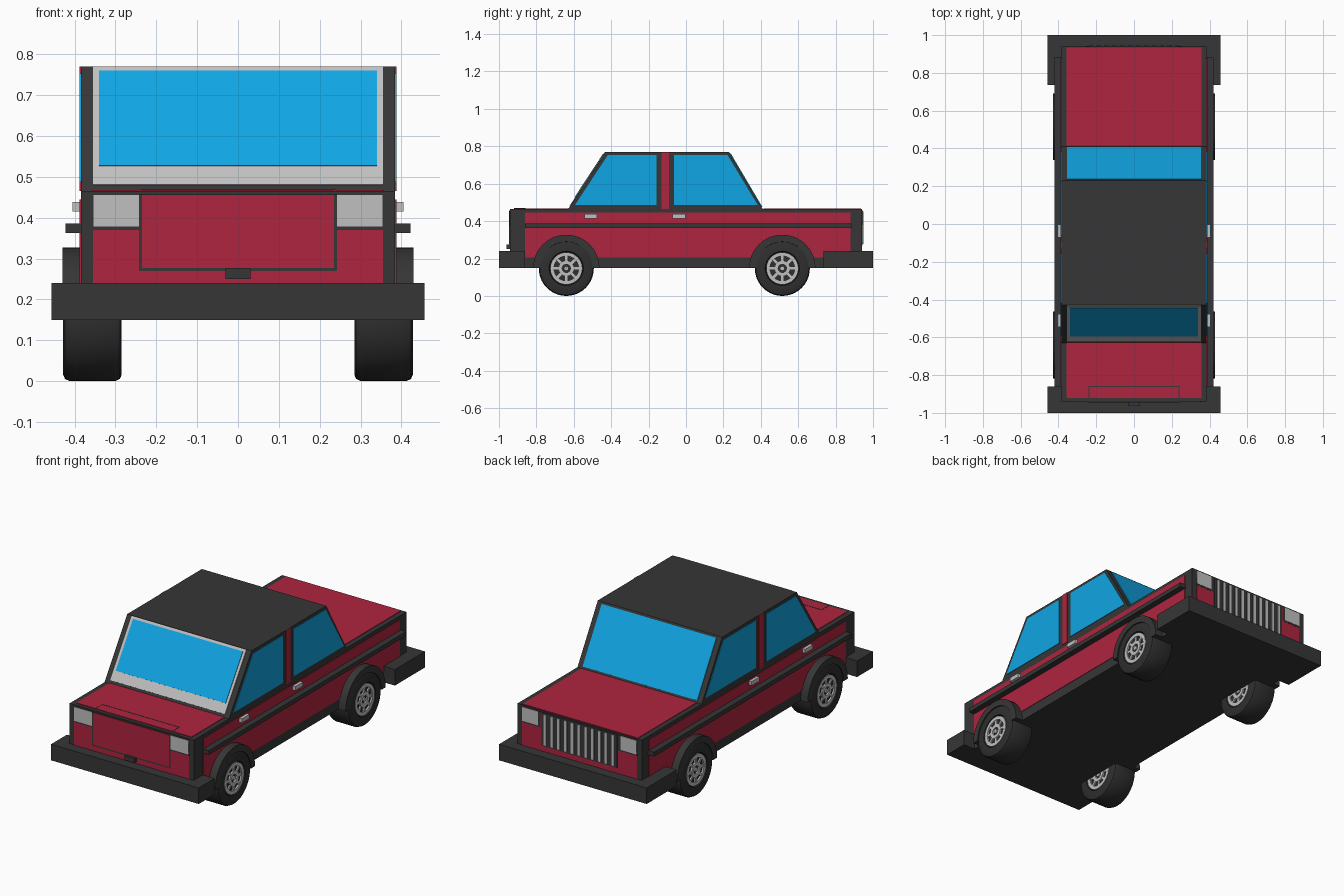
import bpy, bmesh, math
from mathutils import Vector

if "Cube" in bpy.data.objects:
    bpy.data.objects.remove(bpy.data.objects["Cube"], do_unlink=True)


def material(name, rgb):
    m = bpy.data.materials.new(name)
    m.use_nodes = True
    m.diffuse_color = (*rgb, 1)
    m.node_tree.nodes["Principled BSDF"].inputs["Base Color"].default_value = (*rgb, 1)
    return m


RED = material("red paint", (0.43, 0.018, 0.05))
DARK = material("dark trim", (0.037, 0.037, 0.037))
TYRE = material("tyre rubber", (0.028, 0.028, 0.028))
GLASS = material("blue glass", (0.005, 0.375, 0.77))
GREY = material("light grey", (0.53, 0.53, 0.53))


def finish(name, bm, mat, mirror=False, smooth=False):
    bmesh.ops.recalc_face_normals(bm, faces=bm.faces)
    mesh = bpy.data.meshes.new(name)
    bm.to_mesh(mesh)
    bm.free()
    mesh.materials.append(mat)
    ob = bpy.data.objects.new(name, mesh)
    bpy.context.collection.objects.link(ob)
    if mirror:
        ob.modifiers.new("Mirror", "MIRROR")
    if smooth:
        bpy.ops.object.select_all(action="DESELECT")
        ob.select_set(True)
        bpy.context.view_layer.objects.active = ob
        bpy.ops.object.shade_smooth_by_angle(angle=math.radians(35))
    return ob


def extrude(name, pts, offset, mat, mirror=False):
    """Flat outline pushed along an offset vector."""
    bm = bmesh.new()
    low = [bm.verts.new(p) for p in pts]
    high = [bm.verts.new(Vector(p) + Vector(offset)) for p in pts]
    bm.faces.new(low)
    bm.faces.new(high)
    for i in range(len(pts)):
        j = (i + 1) % len(pts)
        bm.faces.new((low[i], low[j], high[j], high[i]))
    return finish(name, bm, mat, mirror)


def box(name, x, y, z, mat, mirror=False):
    pts = [(x[0], y[0], z[0]), (x[1], y[0], z[0]), (x[1], y[1], z[0]), (x[0], y[1], z[0])]
    return extrude(name, pts, (0, 0, z[1] - z[0]), mat, mirror)


def lathe(name, profile, centre, mat, steps=40, arc=math.tau):
    """Closed (radius, x) section swept about an axis along x, mirrored to the other side."""
    bm = bmesh.new()
    full = arc == math.tau
    rings = []
    for i in range(steps if full else steps + 1):
        a = arc * i / steps
        rings.append([bm.verts.new((centre[0] + x, centre[1] + r * math.cos(a),
                                    centre[2] + r * math.sin(a))) for r, x in profile])
    n = len(profile)
    for i in range(steps):
        a, b = rings[i], rings[(i + 1) % len(rings)]
        for k in range(n):
            m = (k + 1) % n
            bm.faces.new((a[k], a[m], b[m], b[k]))
    if not full:
        bm.faces.new(rings[0])
        bm.faces.new(rings[-1])
    return finish(name, bm, mat, True, True)


# Body shell and bumpers
W, L, BELT, ROOF = 0.385, 0.94, 0.465, 0.77
box("body", (-W, W), (-L, L), (0.15, BELT), DARK)
box("trunk_bumper", (-0.457, 0.457), (-1, -0.86), (0.15, 0.24), DARK)
box("hood_bumper", (-0.457, 0.457), (0.735, 1), (0.15, 0.24), DARK)

# Cabin
cabin = [(-0.63, BELT), (0.41, BELT), (0.23, ROOF), (-0.43, ROOF)]
extrude("cabin", [(-W, y, z) for y, z in cabin], (2 * W, 0, 0), DARK)


def screen(name, x, z, end, lift, mat):
    """Thin sheet lying on the sloped end of the cabin."""
    foot, run = (-0.63, 0.2) if end < 0 else (0.41, -0.18)
    y = [foot + run * (h - BELT) / (ROOF - BELT) for h in z]
    pts = [(-x, y[0], z[0]), (x, y[0], z[0]), (x, y[1], z[1]), (-x, y[1], z[1])]
    normal = Vector((0, end * (ROOF - BELT), abs(run))).normalized()
    extrude(name, pts, normal * lift, mat)


screen("trunk_side_screen_frame", 0.355, (0.48, 0.768), -1, 0.003, GREY)
screen("trunk_side_screen_glass", 0.34, (0.525, 0.757), -1, 0.006, GLASS)
screen("hood_side_screen_glass", 0.355, (0.474, 0.76), 1, 0.004, GLASS)

# Side windows and door pillar
windows = {
    "trunk_side_window": [(-0.593, 0.487), (-0.157, 0.487), (-0.157, 0.753), (-0.418, 0.753)],
    "hood_side_window": [(-0.063, 0.487), (0.383, 0.487), (0.222, 0.753), (-0.063, 0.753)],
}
for name, outline in windows.items():
    extrude(name, [(W, y, z) for y, z in outline], (0.003, 0, 0), GLASS, True)
box("door_pillar", (W, W + 0.003), (-0.13, -0.09), (BELT, ROOF), RED, True)

# Side panels, rubbing strip and handles
box("upper_side_panel", (W, W + 0.003), (-0.86, 0.88), (0.385, 0.445), RED, True)
box("lower_side_panel", (W, W + 0.003), (-0.86, 0.88), (0.205, 0.362), RED, True)
box("rubbing_strip", (W, 0.422), (-0.86, 0.885), (0.362, 0.386), DARK, True)
for label, y in (("trunk_side", -0.51), ("hood_side", -0.037)):
    box(label + "_handle", (W, 0.405), (y - 0.034, y + 0.034), (0.415, 0.438), GREY, True)

# Hood and trunk tops
box("hood_top", (-0.357, 0.357), (0.415, 0.935), (BELT, BELT + 0.003), RED)
box("trunk_top", (-0.357, 0.357), (-0.92, -0.625), (BELT, BELT + 0.003), RED)
box("trunk_top_seam", (-0.24, 0.24), (-0.862, -0.857), (BELT, BELT + 0.004), DARK)
box("trunk_top_side_seam", (0.236, 0.24), (-0.92, -0.857), (BELT, BELT + 0.004), DARK, True)


def end_plate(name, end, x, z, depth, mat, mirror=False):
    box(name, x, (end * L, end * (L + depth)), z, mat, mirror)


# Painted ends with lamps
for label, end, lamp in (("trunk", -1, 0.243), ("hood", 1, 0.255)):
    end_plate(label + "_end_panel", end, (-0.355, 0.355), (0.24, 0.457), 0.002, RED)
    end_plate(label + "_lamp_seam", end, (0.24, 0.355), (0.37, 0.457), 0.003, DARK, True)
    end_plate(label + "_lamp", end, (lamp, 0.355), (0.378, 0.456), 0.005, GREY, True)

# Trunk lid and latch
end_plate("trunk_lid_seam", -1, (-0.243, 0.243), (0.269, 0.457), 0.004, DARK)
end_plate("trunk_lid", -1, (-0.235, 0.235), (0.277, 0.456), 0.006, RED)
end_plate("trunk_latch", -1, (-0.031, 0.031), (0.25, 0.275), 0.02, DARK)

# Grille
end_plate("grille", 1, (-0.235, 0.235), (0.27, 0.457), 0.004, DARK)
BARS = 11
for i in range(BARS):
    x = -0.21 + 0.42 * i / (BARS - 1)
    end_plate(f"grille_bar_{i + 1}", 1, (x - 0.008, x + 0.008), (0.278, 0.45), 0.008, GREY)

# Wheels and arches
AXLE_X, AXLE_Z = 0.3565, 0.147
half = [(0.088, 0.058), (0.092, 0.0715), (0.132, 0.0715), (0.142, 0.067), (0.147, 0.056)]
tyre_section = half + [(r, -x) for r, x in reversed(half)]


def band(r0, r1, x0, x1):
    return [(r0, x0), (r1, x0), (r1, x1), (r0, x1)]


for label, y in (("trunk_end", -0.64), ("hood_end", 0.515)):
    hub = (AXLE_X, y, AXLE_Z)
    lathe(label + "_arch", band(0.14, 0.177, W - AXLE_X - 0.01, 0.0735),
          (AXLE_X, y, 0.15), DARK, 24, math.pi)
    lathe(label + "_tyre", tyre_section, hub, TYRE)
    lathe(label + "_wheel_core", band(0.001, 0.09, -0.06, 0.06), hub, TYRE)
    for face, s in (("outer", 1), ("inner", -1)):
        tag = f"{label}_{face}_"
        lathe(tag + "rim", band(0.066, 0.086, s * 0.059, s * 0.069), hub, GREY)
        lathe(tag + "hub_ring", band(0.022, 0.042, s * 0.059, s * 0.069), hub, GREY)
        lathe(tag + "hub_cap", band(0.001, 0.012, s * 0.059, s * 0.069), hub, GREY, 16)
        for k in range(8):
            a = math.tau * k / 8
            out = Vector((0, math.cos(a), math.sin(a)))
            side = Vector((0, -math.sin(a), math.cos(a))) * 0.007
            mid = Vector(hub) + Vector((s * 0.059, 0, 0))
            pts = [mid + out * 0.04 - side, mid + out * 0.068 - side,
                   mid + out * 0.068 + side, mid + out * 0.04 + side]
            extrude(f"{tag}spoke_{k + 1}", pts, (s * 0.008, 0, 0), GREY, True)
